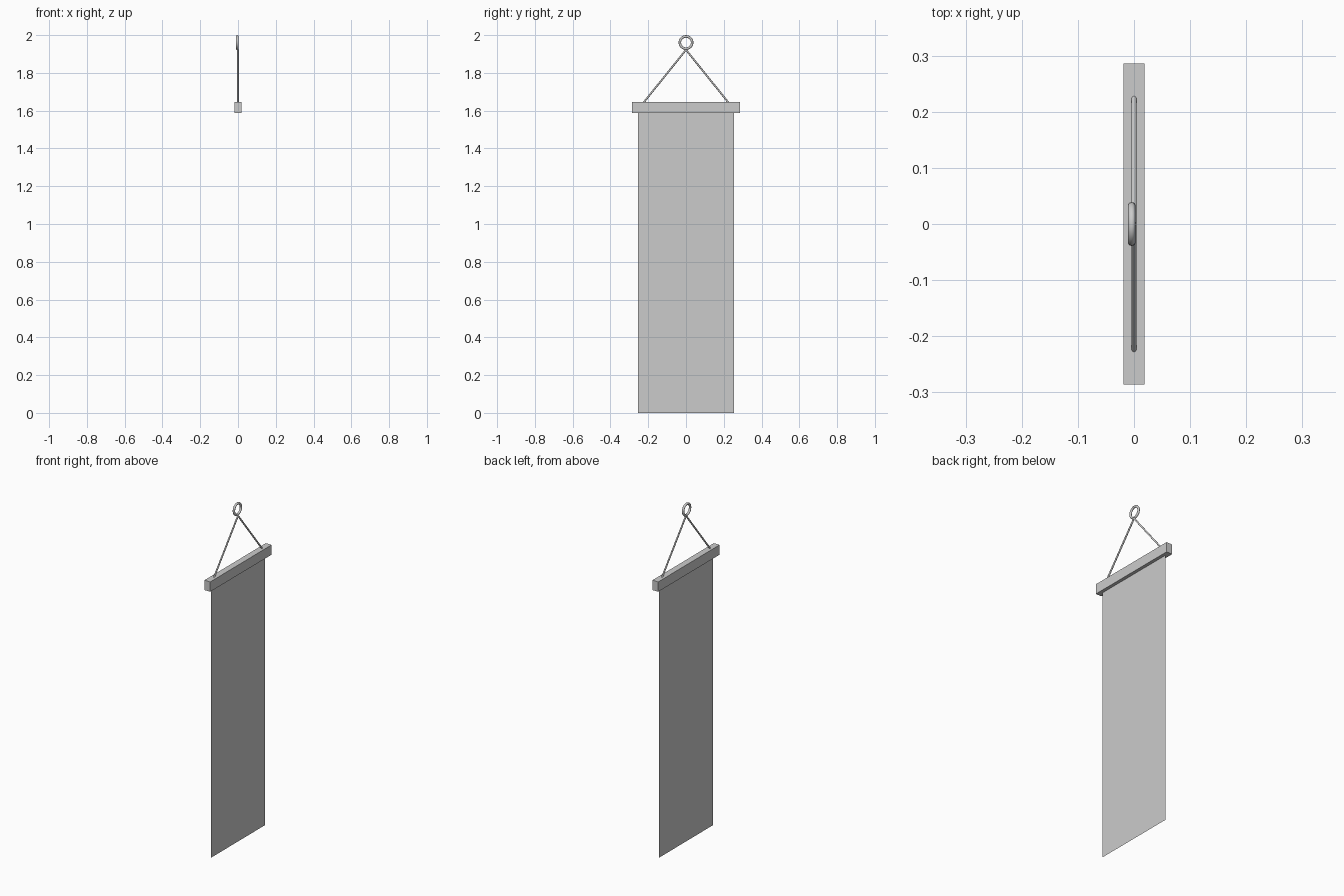
import bpy, math
from mathutils import Vector

if "Cube" in bpy.data.objects:
    bpy.data.objects.remove(bpy.data.objects["Cube"])


def rod(name, a, b, radius, sides=8):
    a, b = Vector(a), Vector(b)
    d = b - a
    bpy.ops.mesh.primitive_cylinder_add(vertices=sides, radius=radius, depth=d.length,
                                        location=(a + b) / 2)
    ob = bpy.context.object
    ob.name = name
    ob.rotation_euler = d.to_track_quat('Z', 'Y').to_euler()
    bpy.ops.object.shade_smooth_by_angle(angle=math.radians(50))
    return ob


# Hanging cloth: a single thin sheet
bpy.ops.mesh.primitive_plane_add(size=1, location=(0, 0, 0.8),
                                 rotation=(0, math.pi / 2, 0))
cloth = bpy.context.object
cloth.name = "banner_cloth"
cloth.scale = (1.6, 0.506, 1)

# Wooden crossbar
bpy.ops.mesh.primitive_cube_add(size=1, location=(0, 0, 1.617))
bar = bpy.context.object
bar.name = "crossbar"
bar.scale = (0.038, 0.572, 0.058)

# Two cords meeting under the ring
for side, label in ((-1, "left"), (1, "right")):
    rod("cord_" + label, (0, side * 0.227, 1.64), (0, 0, 1.922), 0.0048)

# Hanging ring
bpy.ops.mesh.primitive_torus_add(major_segments=24, minor_segments=10,
                                 major_radius=0.0325, minor_radius=0.0068,
                                 location=(-0.004, 0, 1.9607),
                                 rotation=(0, math.pi / 2, 0))
ring = bpy.context.object
ring.name = "hanging_ring"
bpy.ops.object.shade_smooth_by_angle(angle=math.radians(60))
